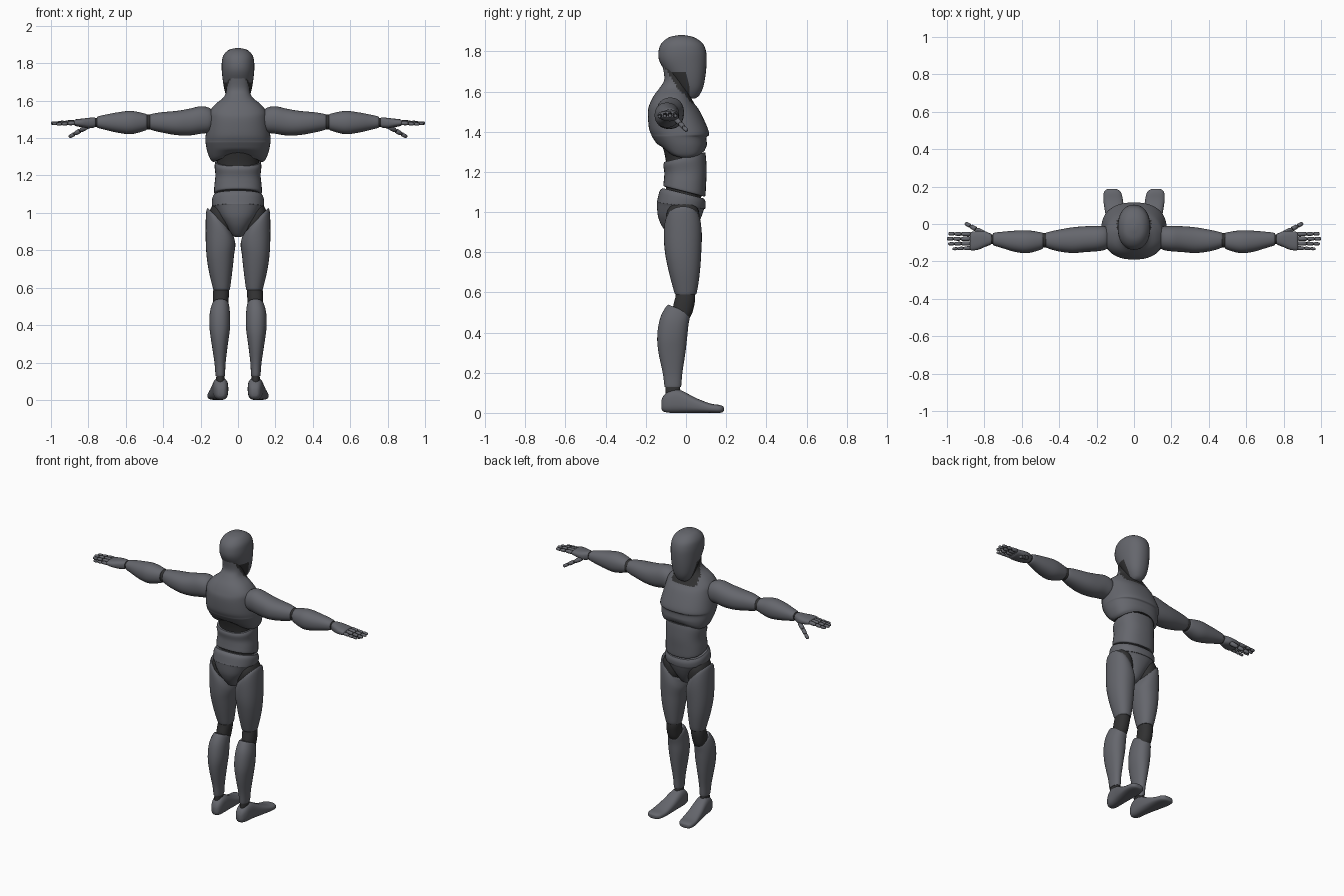
import bpy, bmesh, math
from mathutils import Vector


def material(name, rgb):
    m = bpy.data.materials.new(name)
    m.diffuse_color = (*rgb, 1)
    return m


SHELL = material("slate grey shell", (0.13, 0.134, 0.152))
JOINT = material("charcoal joint", (0.032, 0.032, 0.033))


def finish(bm, name, mats, mirror=False, rule=None, angle=38):
    bmesh.ops.recalc_face_normals(bm, faces=bm.faces)
    for f in bm.faces:
        f.smooth = True
        if rule:
            f.material_index = int(rule(f.calc_center_median()))
    me = bpy.data.meshes.new(name)
    bm.to_mesh(me)
    bm.free()
    for m in mats:
        me.materials.append(m)
    me.set_sharp_from_angle(angle=math.radians(angle))
    ob = bpy.data.objects.new(name, me)
    bpy.context.collection.objects.link(ob)
    if mirror:
        ob.modifiers.new("mirror", 'MIRROR').use_mirror_merge = False
    return ob


def smooth_rows(rows, sub):
    """Catmull-Rom interpolation through the section rows."""
    out = []
    for i in range(len(rows) - 1):
        a, b = rows[max(i - 1, 0)], rows[i]
        c, d = rows[i + 1], rows[min(i + 2, len(rows) - 1)]
        for k in range(sub):
            t = k / sub
            out.append([0.5 * (2 * q + (r - p) * t + (2 * p - 5 * q + 4 * r - s) * t * t
                               + (3 * q - p - 3 * r + s) * t ** 3)
                        for p, q, r, s in zip(a, b, c, d)])
    out.append(list(rows[-1]))
    return out


def loft(name, axis, rows, mats=(SHELL,), n=2.2, seg=32, sub=4,
         warp=None, rule=None, mirror=False):
    """Skin over superellipse sections; row = position, a0, a1, b0, b1."""
    bm = bmesh.new()
    rings = []
    for t, a0, a1, b0, b1 in smooth_rows(rows, sub):
        ring = []
        for i in range(seg):
            w = 2 * math.pi * i / seg
            c, s = math.cos(w), math.sin(w)
            a = (a0 + a1) / 2 + (a1 - a0) / 2 * math.copysign(abs(c) ** (2 / n), c)
            b = (b0 + b1) / 2 + (b1 - b0) / 2 * math.copysign(abs(s) ** (2 / n), s)
            p = {'x': (t, a, b), 'y': (a, t, b), 'z': (a, b, t)}[axis]
            ring.append(bm.verts.new(warp(*p) if warp else p))
        rings.append(ring)
    for r, q in zip(rings, rings[1:]):
        for i in range(seg):
            j = (i + 1) % seg
            bm.faces.new((r[i], r[j], q[j], q[i]))
    bm.faces.new(rings[0])
    bm.faces.new(rings[-1])
    return finish(bm, name, mats, mirror, rule)


def clamp(v):
    return max(0.0, min(1.0, v))


# Head: smooth faceless shell, dark under the jaw
loft("head", 'z', [
    (1.565, -.025, .025, .01, .045), (1.58, -.042, .042, -.03, .065),
    (1.62, -.062, .062, -.05, .085), (1.68, -.077, .077, -.09, .097),
    (1.75, -.086, .086, -.132, .103), (1.80, -.087, .087, -.137, .10),
    (1.84, -.079, .079, -.122, .083), (1.87, -.052, .052, -.085, .04),
    (1.881, -.012, .012, -.035, -.01)], (SHELL, JOINT),
    rule=lambda c: c.z < 1.705 and c.y < -.01 + (1.705 - c.z) * .25 and c.y > -.10 + (1.71 - c.z) * .4)

# Chest and back of the neck: lower rim arches upward in the middle
loft("chest", 'z', [
    (1.265, -.13, .13, -.10, .095), (1.29, -.15, .15, -.115, .10),
    (1.33, -.165, .165, -.14, .104), (1.372, -.173, .173, -.167, .103),
    (1.385, -.175, .175, -.173, .115), (1.42, -.172, .172, -.185, .107),
    (1.50, -.16, .16, -.19, .07), (1.54, -.153, .153, -.18, .042),
    (1.58, -.122, .122, -.16, .02), (1.62, -.075, .075, -.13, .005),
    (1.66, -.062, .062, -.108, 0), (1.72, -.06, .06, -.115, 0)],
    (SHELL, JOINT), n=2.35, seg=48,
    warp=lambda x, y, z: (x, y, z + .045 * clamp(1 - (x / .14) ** 2) * clamp((1.34 - z) / .07)),
    rule=lambda c: c.z < 1.29 and abs(c.x) < .01 and abs(c.y) < .05
    or (c.z > 1.545 and c.y > -.10 + (1.71 - c.z) * .62 and abs(c.x) < .09))

# Flexible core seen in the gaps of the trunk
loft("trunk_core", 'z', [
    (1.0, -.10, .10, -.10, .06), (1.12, -.115, .115, -.10, .083),
    (1.25, -.112, .112, -.10, .085), (1.34, -.12, .12, -.12, .08)], (JOINT,))

# Abdomen: rims slope in opposite directions
loft("abdomen", 'z', [
    (1.10, -.122, .122, -.108, .092), (1.108, -.128, .128, -.113, .097),
    (1.15, -.126, .126, -.11, .10), (1.20, -.121, .121, -.108, .103),
    (1.25, -.125, .125, -.113, .10), (1.275, -.121, .121, -.108, .096)], n=2.4,
    warp=lambda x, y, z: (x, y, z + .25 * y * (z - 1.19) / .09))

# Pelvis: wedge narrowing between the thighs, with a stepped hip band
loft("pelvis", 'z', [
    (.872, -.018, .018, -.065, .0), (.885, -.035, .035, -.085, .025),
    (.93, -.066, .066, -.12, .055), (.98, -.102, .102, -.14, .078),
    (1.025, -.130, .130, -.145, .09), (1.032, -.138, .138, -.144, .096),
    (1.07, -.138, .138, -.132, .098), (1.09, -.13, .13, -.117, .09)], n=2.3, seg=40,
    warp=lambda x, y, z: (x, y, z - .25 * y * clamp((z - .98) / .09)))

# Hips
loft("hip_joint", 'z', [
    (.86, .05, .13, -.07, .04), (.93, .03, .15, -.095, .065),
    (1.0, .04, .153, -.095, .065), (1.045, .07, .135, -.07, .04)], (JOINT,), mirror=True)

# Thigh: upper rim cut along the wedge of the pelvis
loft("thigh", 'z', [
    (.59, .046, .13, -.052, .045), (.60, .042, .135, -.058, .054),
    (.70, .029, .158, -.085, .069), (.80, .019, .171, -.105, .076),
    (.88, .014, .173, -.11, .079), (.93, .018, .17, -.107, .075),
    (.955, .027, .162, -.097, .068)],
    warp=lambda x, y, z: (x, y, z + (x - .093) * 1.05 * clamp((z - .78) / .16)), mirror=True)

# Knee
loft("knee", 'z', [
    (.45, .06, .125, -.08, .0), (.49, .054, .133, -.07, .028),
    (.54, .05, .135, -.062, .042), (.58, .048, .133, -.052, .046),
    (.63, .055, .125, -.045, .04)], (JOINT,), mirror=True)

# Shin with a full calf and a sloped top
loft("shin", 'z', [
    (.128, .071, .119, -.105, -.026), (.14, .069, .121, -.108, -.023),
    (.20, .066, .126, -.116, -.018), (.30, .054, .141, -.137, -.003),
    (.38, .043, .152, -.143, .006), (.45, .043, .152, -.128, .012),
    (.505, .048, .14, -.098, .02), (.518, .055, .132, -.088, .014)],
    warp=lambda x, y, z: (x, y, z - .4 * (y + .035) * clamp((z - .36) / .14)), mirror=True)

# Ankle
loft("ankle", 'z', [(.07, .066, .118, -.10, -.02), (.11, .072, .117, -.102, -.028),
                    (.16, .076, .114, -.10, -.032)], (JOINT,), mirror=True)

# Foot
loft("foot", 'y', [
    (-.123, .075, .105, .02, .06), (-.112, .062, .118, .007, .085),
    (-.085, .054, .13, .001, .11), (-.05, .052, .135, 0, .118),
    (-.015, .052, .14, 0, .108), (.05, .054, .152, 0, .074),
    (.12, .058, .163, 0, .047), (.165, .068, .162, 0, .04),
    (.183, .085, .15, .004, .034), (.188, .10, .135, .01, .028)], n=2.7, mirror=True)

# Upper arm
loft("upper_arm", 'x', [
    (.13, -.12, -.03, 1.455, 1.54), (.155, -.138, -.013, 1.43, 1.562),
    (.20, -.146, -.01, 1.423, 1.57), (.26, -.15, -.012, 1.414, 1.557),
    (.33, -.155, -.018, 1.416, 1.545), (.41, -.145, -.032, 1.43, 1.538),
    (.465, -.128, -.045, 1.444, 1.528), (.474, -.12, -.052, 1.452, 1.52)], mirror=True)

# Elbow
loft("elbow", 'x', [(.45, -.12, -.05, 1.45, 1.522), (.48, -.126, -.048, 1.446, 1.526),
                    (.51, -.122, -.05, 1.45, 1.522)], (JOINT,), mirror=True)

# Forearm
loft("forearm", 'x', [
    (.487, -.125, -.052, 1.45, 1.522), (.496, -.136, -.045, 1.44, 1.53),
    (.57, -.156, -.034, 1.421, 1.545), (.64, -.148, -.036, 1.428, 1.538),
    (.71, -.127, -.042, 1.444, 1.525), (.748, -.115, -.047, 1.454, 1.516),
    (.754, -.108, -.053, 1.46, 1.51)], mirror=True)

# Wrist
loft("wrist", 'x', [(.74, -.106, -.055, 1.46, 1.508), (.765, -.106, -.055, 1.46, 1.508),
                    (.79, -.106, -.055, 1.462, 1.505)], (JOINT,), mirror=True)

# Palm
loft("palm", 'x', [
    (.762, -.107, -.055, 1.462, 1.506), (.77, -.112, -.05, 1.456, 1.51),
    (.80, -.124, -.038, 1.452, 1.508), (.835, -.138, -.037, 1.458, 1.504),
    (.868, -.141, -.042, 1.464, 1.5), (.876, -.136, -.047, 1.47, 1.494)],
    n=2.6, mirror=True)


def rod(bm, p, q, r0, r1, seg=12):
    """Rounded rod from p to q."""
    d = q - p
    turn = Vector((0, 0, 1)).rotation_difference(d)
    rings = []
    for t, k in ((0, .6), (.1, .95), (.5, 1), (.88, .92), (1, .55)):
        r = (r0 + (r1 - r0) * t) * k
        rings.append([bm.verts.new(p + d * t + turn @ Vector(
            (r * math.cos(2 * math.pi * i / seg), r * math.sin(2 * math.pi * i / seg), 0)))
            for i in range(seg)])
    for a, b in zip(rings, rings[1:]):
        for i in range(seg):
            j = (i + 1) % seg
            bm.faces.new((a[i], a[j], b[j], b[i]))
    bm.faces.new(rings[0])
    bm.faces.new(rings[-1])


# Fingers and thumb: three segments each over a thin dark core
digits = [((.872, -.054, 1.484), (.992, -.052, 1.478), .0125),
          ((.872, -.079, 1.486), (1.0, -.079, 1.479), .0125),
          ((.872, -.104, 1.484), (.993, -.106, 1.477), .012),
          ((.868, -.128, 1.480), (.97, -.133, 1.474), .011),
          ((.80, -.052, 1.465), (.902, .004, 1.406), .0145)]
segments, cores = bmesh.new(), bmesh.new()
for start, end, r in digits:
    p, q = Vector(start), Vector(end)
    rod(cores, p - (q - p) * .1, p + (q - p) * .9, r * .72, r * .55)
    for a, b, w in ((.02, .42, 1), (.44, .72, .9), (.74, 1, .78)):
        rod(segments, p.lerp(q, a), p.lerp(q, b), r * w, r * w * .9)
finish(segments, "fingers", (SHELL,), True, angle=60)
finish(cores, "finger_joints", (JOINT,), True, angle=60)
